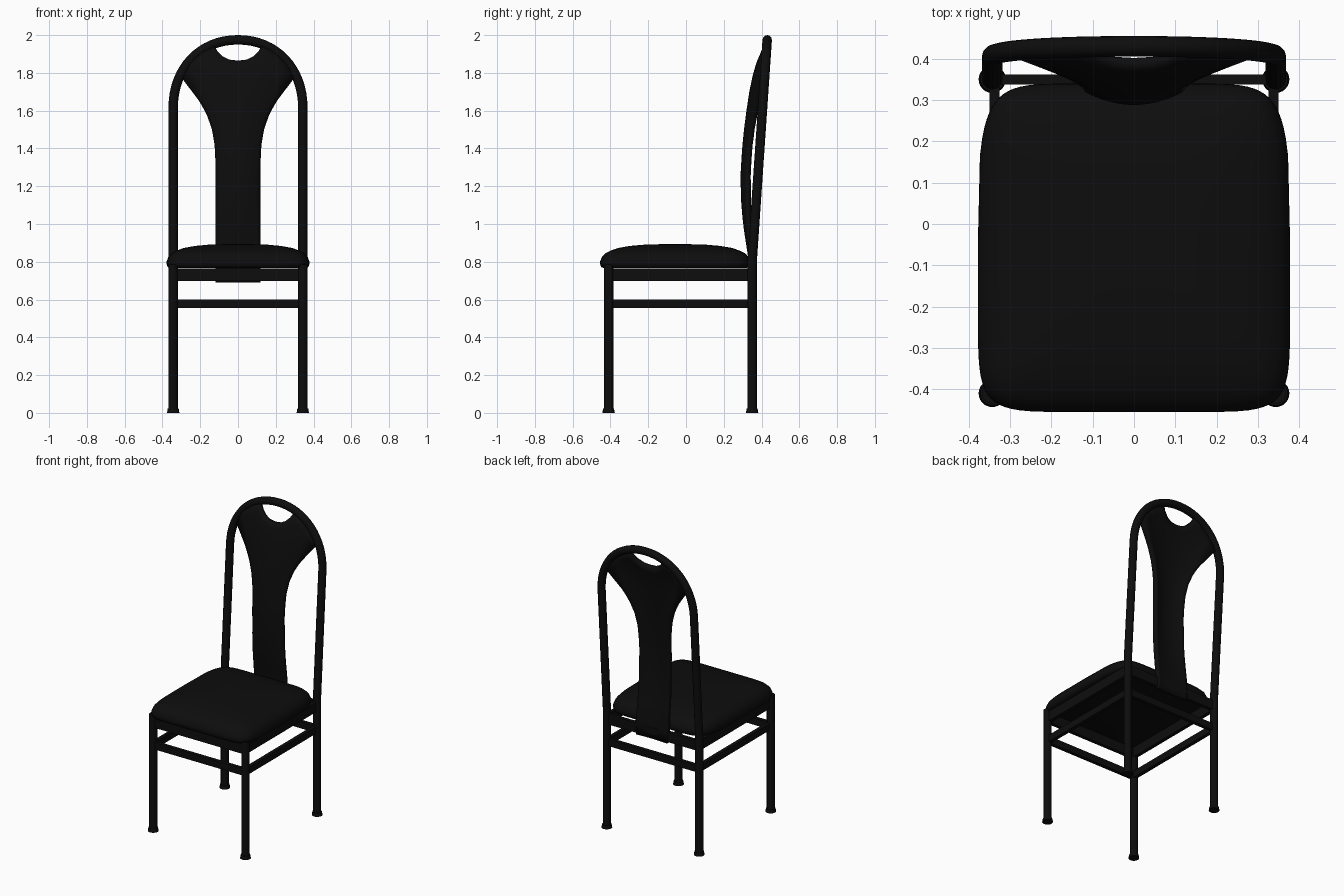
import bpy, math

if "Cube" in bpy.data.objects:
    bpy.data.objects.remove(bpy.data.objects["Cube"])

mat = bpy.data.materials.new("black")
mat.diffuse_color = (0.004, 0.004, 0.004, 1)
mat.use_nodes = True
mat.node_tree.nodes["Principled BSDF"].inputs["Base Color"].default_value = mat.diffuse_color


def finish(ob, name, angle=40):
    ob.name = name
    ob.data.materials.append(mat)
    bpy.ops.object.select_all(action='DESELECT')
    ob.select_set(True)
    bpy.context.view_layer.objects.active = ob
    bpy.ops.object.shade_smooth_by_angle(angle=math.radians(angle))
    return ob


def mesh_object(name, verts, faces, angle=40):
    me = bpy.data.meshes.new(name)
    me.from_pydata(verts, [], faces)
    ob = bpy.data.objects.new(name, me)
    bpy.context.collection.objects.link(ob)
    return finish(ob, name, angle)


def tube(name, pts, r):
    cu = bpy.data.curves.new(name, 'CURVE')
    cu.dimensions = '3D'
    cu.bevel_depth, cu.bevel_resolution, cu.use_fill_caps = r, 4, True
    sp = cu.splines.new('POLY')
    sp.points.add(len(pts) - 1)
    for p, co in zip(sp.points, pts):
        p.co = (*co, 1)
    ob = bpy.data.objects.new(name, cu)
    bpy.context.collection.objects.link(ob)
    bpy.ops.object.select_all(action='DESELECT')
    ob.select_set(True)
    bpy.context.view_layer.objects.active = ob
    bpy.ops.object.convert(target='MESH')
    return finish(bpy.context.object, name)


def box(name, loc, size):
    bpy.ops.mesh.primitive_cube_add(size=1, location=loc)
    ob = bpy.context.object
    ob.scale = size
    return finish(ob, name)


def interp(table, t):
    for (a, va), (b, vb) in zip(table, table[1:]):
        if t <= b:
            return va + (vb - va) * max(0, (t - a) / (b - a))
    return table[-1][1]


LX, FY, BY, R = 0.343, -0.41, 0.35, 0.025

# Back legs and arch: one continuous bent tube, raked above the seat
def rake(z):
    return BY + max(0, z - 0.8) * 0.068

half = [(LX, z) for z in (0, 0.7, 0.8, 0.95, 1.3)]
for i in range(17):
    a = math.pi / 2 * i / 16
    half.append((LX * math.cos(a) ** 0.95, 1.615 + 0.36 * math.sin(a) ** 0.95) if i < 16 else (0, 1.975))
path = half + [(-x, z) for x, z in reversed(half[:-1])]
tube("back_frame", [(x, rake(z), z) for x, z in path], R)

# Front legs, and feet on all four legs
for s in (-1, 1):
    tube("front_leg", [(s * LX, FY, 0), (s * LX, FY, 0.785)], R)
    for y in (FY, BY):
        bpy.ops.mesh.primitive_cone_add(vertices=24, radius1=0.033, radius2=0.029, depth=0.022,
                                        location=(s * LX, y, 0.011))
        finish(bpy.context.object, "foot")

# Apron rails and lower stretchers on all sides
for name, z, h in (("apron_rail", 0.732, 0.066), ("stretcher", 0.577, 0.046)):
    for s in (-1, 1):
        box(name, (s * 0.338, (FY + BY) / 2, z), (0.024, BY - FY, h))
    for y in (FY, BY):
        box(name, (0, y, z), (2 * LX, 0.024, h))

# Seat cushion: rounded outline lofted into a dome
N = 64
levels = [(0.94, 0.766), (0.985, 0.772), (1, 0.788), (0.998, 0.803), (0.975, 0.826), (0.93, 0.845),
          (0.86, 0.859), (0.76, 0.873), (0.6, 0.884), (0.4, 0.891), (0.2, 0.893)]
verts, faces = [], []
for k, z in levels:
    for i in range(N):
        a = 2 * math.pi * i / N
        c, s = math.cos(a), math.sin(a)
        x = 0.378 * math.copysign(abs(c) ** 0.25, c)
        y = -0.0575 + 0.3975 * math.copysign(abs(s) ** 0.25, s)
        x *= 1 - 0.95 * max(0, y - 0.05) ** 2
        verts.append((x * k, -0.0575 + (y + 0.0575) * k, z))
for j in range(len(levels) - 1):
    for i in range(N):
        n = (i + 1) % N
        faces.append((j * N + i, j * N + n, (j + 1) * N + n, (j + 1) * N + i))
faces += [tuple(reversed(range(N))), tuple(range((len(levels) - 1) * N, len(levels) * N))]
mesh_object("seat", verts, faces, 60)

# Back splat: bowed panel flaring into the arch, with a scooped hand hole at the top
front_y = [(0.69, 0.338), (0.83, 0.328), (0.92, 0.314), (1.0, 0.302), (1.1, 0.293), (1.25, 0.288),
           (1.4, 0.297), (1.5, 0.307), (1.6, 0.32), (1.7, 0.335), (1.8, 0.356), (1.88, 0.382), (1.96, 0.41)]
bow = [(0.69, 0.3), (0.85, 0.9), (1.2, 2.3), (1.45, 1.9), (1.65, 1.0), (1.8, 0.5), (1.95, 0.3)]
width = [(0.69, 0.118), (1.3, 0.118), (1.42, 0.124), (1.5, 0.138), (1.57, 0.162), (1.62, 0.187), (1.66, 0.212)]
top = [(0, 1.865), (0.045, 1.87), (0.08, 1.887), (0.108, 1.914), (0.13, 1.95),
       (0.19, 1.922), (0.25, 1.865), (0.305, 1.782)]
H = len(top) - 1
rows = []
for z in (0.69, 0.76, 0.83, 0.9, 0.97, 1.04, 1.11, 1.18, 1.25, 1.32, 1.38, 1.42, 1.46, 1.5, 1.54, 1.57, 1.6, 1.63, 1.66):
    rows.append([(interp(width, z) * u / H, z) for u in range(-H, H + 1)])
edge = [(-x, z) for x, z in reversed(top[1:])] + top
base = rows[-1]
for t in (0.2, 0.4, 0.6, 0.8, 1):
    rows.append([(a[0] + (b[0] - a[0]) * t, a[1] + (b[1] - a[1]) * t) for a, b in zip(base, edge)])
W = 2 * H + 1
verts = [(x, interp(front_y, z) + interp(bow, z) * x * x, z) for row in rows for x, z in row]
faces = [(j * W + i, j * W + i + 1, (j + 1) * W + i + 1, (j + 1) * W + i)
         for j in range(len(rows) - 1) for i in range(W - 1)]
splat = mesh_object("back_splat", verts, faces)
sol = splat.modifiers.new("thickness", 'SOLIDIFY')
sol.thickness, sol.offset = 0.026, -1
